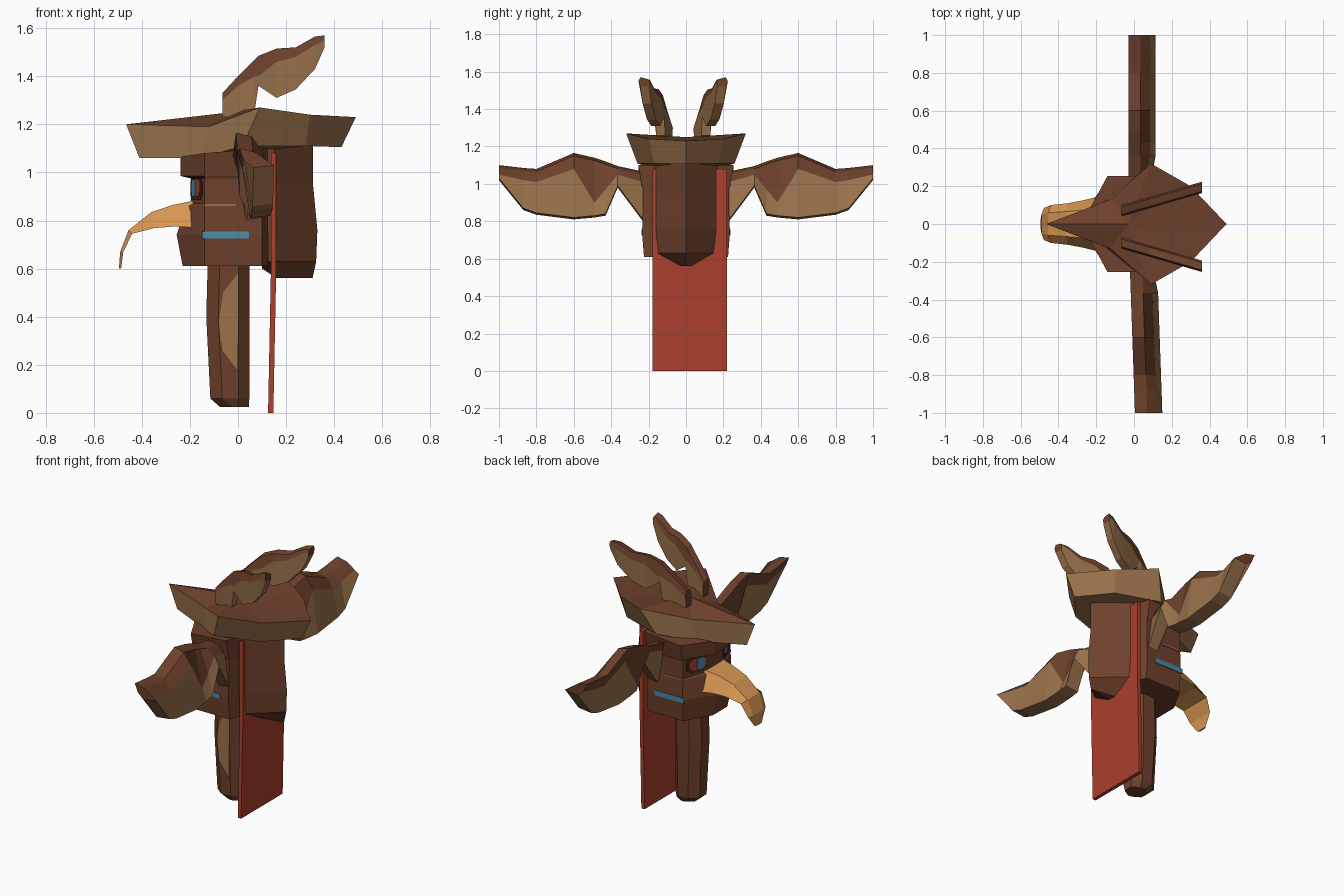
import bpy, bmesh

def mat(name, rgb):
    m = bpy.data.materials.new(name)
    m.diffuse_color = (*rgb, 1)
    return m

BROWN = mat("brown wood", (0.156, 0.053, 0.025))
TAN = mat("tan wood", (0.328, 0.171, 0.072))
RED = mat("red cloth", (0.413, 0.051, 0.027))
ORANGE = mat("orange beak", (0.68, 0.305, 0.085))
BLUE = mat("blue paint", (0.065, 0.262, 0.392))
DARK = mat("dark socket", (0.05, 0.02, 0.012))


def loft(name, rings, mats, rule=None, apex=None):
    """Skin a list of point rings; rule(ring, side) picks the material."""
    bm = bmesh.new()
    vs = [[bm.verts.new(p) for p in r] for r in rings]
    n = len(rings[0])
    for i in range(len(vs) - 1):
        for j in range(n):
            k = (j + 1) % n
            f = bm.faces.new((vs[i][j], vs[i][k], vs[i + 1][k], vs[i + 1][j]))
            f.material_index = rule(i, j) if rule else 0
    bm.faces.new(vs[0])
    if apex:
        tip = bm.verts.new(apex)
        for j in range(n):
            f = bm.faces.new((vs[-1][j], vs[-1][(j + 1) % n], tip))
            f.material_index = len(mats) - 1
    else:
        bm.faces.new(vs[-1])
    bmesh.ops.recalc_face_normals(bm, faces=bm.faces)
    me = bpy.data.meshes.new(name)
    bm.to_mesh(me)
    bm.free()
    for m in mats:
        me.materials.append(m)
    ob = bpy.data.objects.new(name, me)
    bpy.context.collection.objects.link(ob)
    return ob


def sym(half):
    """Close a half outline (y >= 0) by mirroring it across y = 0."""
    return half + [(x, -y, z) for x, y, z in reversed(half) if y > 1e-6]


def plate(name, pts, off, m):
    """Thin painted plate: outline plus the same outline moved by off."""
    out = [tuple(a + b for a, b in zip(p, off)) for p in pts]
    return loft(name, [pts, out], [m])


# Handle
handle = []
for z, x0, x1, w in [(0.025, -0.075, 0.045, 0.055), (0.06, -0.115, 0.047, 0.075),
                     (0.4, -0.132, 0.047, 0.085), (0.66, -0.125, 0.047, 0.085)]:
    handle.append(sym([(x0, w * 0.45, z), (x0 + 0.05, w, z), (x1 - 0.045, w, z), (x1, w * 0.45, z)]))
loft("handle", handle, [BROWN])
plate("handle_inlay", [(x, -0.079, z) for x, z in
      [(0, 0.17), (-0.068, 0.26), (-0.08, 0.38), (-0.062, 0.5), (0, 0.58)]], (0, -0.009, 0), TAN)

# Hanging cloth
loft("cloth", [[(x0, -0.18, z), (x0 + 0.022, -0.18, z), (x0 + 0.022, 0.22, z), (x0, 0.22, z)]
               for z, x0 in [(0, 0.125), (0.6, 0.137), (1.08, 0.137)]], [RED])

# Head front, with recessed eye band under the brow
face = []
for z, xf, w in [(0.61, -0.23, 0.225), (0.74, -0.255, 0.235), (0.86, -0.215, 0.23),
                 (0.87, -0.195, 0.23), (0.975, -0.195, 0.23), (0.985, -0.24, 0.235), (1.1, -0.24, 0.255)]:
    front = min(z, 1.065)
    face.append(sym([(xf, 0.07, front), (-0.14, w, min(z, 1.08)), (0.1, w, z), (0.125, 0.165, z)]))
loft("head_front", face, [BROWN])

# Head back, wedge shaped with a keel below
back = []
for z, x, w, x0 in [(0.56, 0.31, 0.025, 0.16), (0.63, 0.325, 0.155, 0.15), (0.76, 0.33, 0.17, 0.15),
                    (0.95, 0.312, 0.17, 0.15), (1.12, 0.312, 0.17, 0.15)]:
    back.append(sym([(0.1, w, z if z > 0.6 else 0.6), (x0, w, z), (x, 0, z)]))
loft("head_back", back, [BROWN])

# Brim with pointed front and rear, domed top
brim = [sym([(-0.41, 0, 1.06), (-0.155, 0.12, 1.06), (0.02, 0.26, 1.11), (0.28, 0.17, 1.11), (0.43, 0, 1.105)]),
        sym([(-0.465, 0, 1.2), (-0.125, 0.13, 1.19), (0.09, 0.32, 1.27), (0.3, 0.2, 1.24), (0.49, 0, 1.23)])]
loft("brim", brim, [TAN, BROWN], apex=(-0.03, 0, 1.25))

# Beak hooking down
beak = []
for xt, zt, xb, zb, w in [(-0.17, 0.885, -0.17, 0.77, 0.15), (-0.27, 0.865, -0.27, 0.775, 0.125),
                          (-0.36, 0.835, -0.35, 0.768, 0.11), (-0.455, 0.76, -0.44, 0.745, 0.1),
                          (-0.49, 0.67, -0.477, 0.67, 0.085), (-0.495, 0.6, -0.486, 0.6, 0.035)]:
    beak.append([(xt, -w * 0.6, zt), (xt, w * 0.6, zt), (xb, w, zb), (xb, -w, zb)])
loft("beak", beak, [ORANGE])

# Wings and crest feathers share a two-tone cross-section: top, middle, bottom heights
WING = [(0.2, 1.06, 1.0, 0.76), (0.365, 1.095, 1.05, 0.98), (0.43, 1.12, 0.97, 0.83),
        (0.49, 1.14, 0.9, 0.82), (0.6, 1.165, 1.08, 0.81), (0.8, 1.08, 1.01, 0.835),
        (0.87, 1.085, 1.02, 0.86), (1.0, 1.1, 1.05, 1.02)]
CREST = [(-0.065, 1.33, 1.3, 1.23), (0.0, 1.4, 1.36, 1.23), (0.07, 1.47, 1.4, 1.26),
         (0.085, 1.485, 1.4, 1.36), (0.16, 1.515, 1.46, 1.31), (0.24, 1.52, 1.48, 1.345),
         (0.32, 1.565, 1.53, 1.43), (0.36, 1.57, 1.55, 1.52)]
two_tone = lambda i, j: 1 if j in (2, 3, 4) and j != 5 else 0
# sides: 0 top, 1 upper outer, 2 lower outer, 3 bottom, 4 lower inner, 5 upper inner

for s, side in ((1, "left"), (-1, "right")):
    rings = []
    for y, t, m, b in WING:
        dx = (0.035 if s < 0 else 0.0) * y
        r = 0.0 if y > 0.3 else -0.03
        xs = [(-0.03, t), (0.035, t - 0.015), (0.085 + r, m), (0.115 + r, b + 0.01), (0.03, b), (-0.01, m)]
        rings.append([(x + dx, s * y, z) for x, z in xs])
    loft(side + "_wing", rings, [BROWN, TAN], two_tone)

    rings = []
    for x, t, m, b in CREST:
        c = 0.085 + 0.29 * (x + 0.05) + (0.02 if s < 0 else -0.01)
        ys = [(0.02, t), (-0.02, t - 0.01), (-0.03, m), (-0.028, b), (0.02, b), (0.03, m)]
        rings.append([(x, s * (c + dy), z) for dy, z in ys])
    loft(side + "_crest_feather", rings, [BROWN, TAN], two_tone)

    # Eye on the recessed slanted face
    def eye(name, t0, t1, z0, z1, d, m):
        P = lambda t, z: (-0.195 + 0.055 * t - 0.9 * d, s * (0.07 + 0.16 * t + 0.3 * d), z)
        c = 0.2 * (t1 - t0)
        pts = [P(t0, z0 + 0.02), P(t0 + c, z0), P(t1 - c, z0), P(t1, z0 + 0.02),
               P(t1, z1 - 0.015), P(t1 - c, z1), P(t0 + c, z1), P(t0, z1 - 0.015)]
        plate(side + name, pts, (-0.003, s * 0.001, 0), m)
    eye("_eye_socket", 0.02, 0.85, 0.885, 0.974, 0.0, DARK)
    eye("_eye", 0.06, 0.75, 0.9, 0.972, 0.003, RED)
    eye("_iris", 0.15, 0.45, 0.9, 0.97, 0.006, BLUE)

    # Painted cheek stripes
    for nm, x0, x1, z0, z1, y, m in [("_cheek_stripe", -0.15, 0.045, 0.725, 0.755, 0.231, BLUE),
                                     ("_cheek_line", -0.14, -0.01, 0.86, 0.868, 0.227, TAN)]:
        plate(side + nm, [(x0, s * y, z0), (x1, s * y, z0), (x1, s * y, z1), (x0, s * y, z1)],
              (0, s * 0.008, 0), m)
